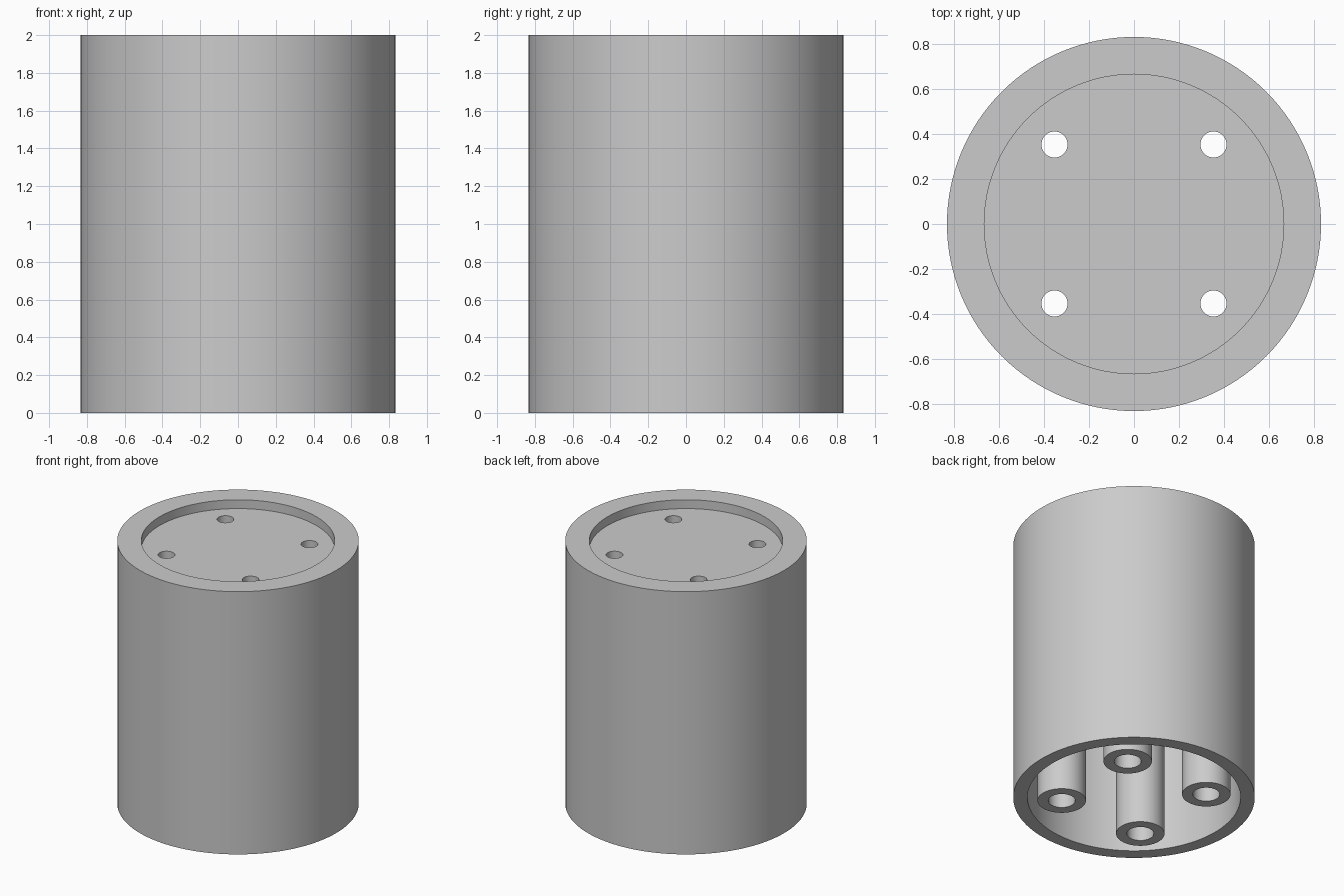
import bpy, bmesh, math

cube = bpy.data.objects.get("Cube")
if cube:
    bpy.data.objects.remove(cube, do_unlink=True)

HEIGHT = 2.0
OUTER_R, CAVITY_R, RECESS_R = 0.833, 0.735, 0.667
FLOOR_Z, CEILING_Z = 1.933, 1.833      # top and underside of the end plate
POST_R, BORE_R, HOLE_R = 0.167, 0.093, 0.058
POST_XY = 0.354

grey = bpy.data.materials.new("light_grey")
grey.use_nodes = True
colour = (0.6, 0.6, 0.6, 1.0)
grey.diffuse_color = colour
grey.node_tree.nodes["Principled BSDF"].inputs["Base Color"].default_value = colour


def lathe(name, profile, segments, xy=(0, 0)):
    """Revolve an (r, z) profile, running from axis to axis, into a solid."""
    bm = bmesh.new()
    verts = [bm.verts.new((r, 0, z)) for r, z in profile]
    edges = [bm.edges.new(pair) for pair in zip(verts, verts[1:])]
    bmesh.ops.spin(bm, geom=verts + edges, cent=(0, 0, 0), axis=(0, 0, 1),
                   angle=math.tau, steps=segments, use_merge=True)
    bmesh.ops.remove_doubles(bm, verts=bm.verts, dist=1e-5)
    bmesh.ops.recalc_face_normals(bm, faces=bm.faces)
    mesh = bpy.data.meshes.new(name)
    bm.to_mesh(mesh)
    bm.free()
    mesh.materials.append(grey)
    obj = bpy.data.objects.new(name, mesh)
    obj.location = (*xy, 0)
    bpy.context.collection.objects.link(obj)
    return obj


def cut(target, cutter):
    mod = target.modifiers.new("cut", 'BOOLEAN')
    mod.operation = 'DIFFERENCE'
    mod.solver = 'EXACT'
    mod.object = cutter
    bpy.context.view_layer.objects.active = target
    bpy.ops.object.modifier_apply(modifier=mod.name)


# Outer shell with shallow top recess, end plate and deep open cavity below
shell = lathe("cylinder_shell", [
    (0, FLOOR_Z), (RECESS_R, FLOOR_Z), (RECESS_R, HEIGHT), (OUTER_R, HEIGHT),
    (OUTER_R, 0), (CAVITY_R, 0), (CAVITY_R, CEILING_Z), (0, CEILING_Z)], 128)

parts = [shell]
corners = [("front_right", -1, -1), ("front_left", 1, -1),
           ("back_right", -1, 1), ("back_left", 1, 1)]
for label, sx, sy in corners:
    xy = (sx * POST_XY, sy * POST_XY)

    # Screw hole through the end plate
    drill = lathe("hole_cutter", [(0, 1.5), (HOLE_R, 1.5), (HOLE_R, 2.2), (0, 2.2)], 48, xy)
    drill.hide_render = True
    cut(shell, drill)
    bpy.data.objects.remove(drill, do_unlink=True)

    # Hollow post hanging from the plate down to the base
    parts.append(lathe(label + "_post", [
        (BORE_R, 0), (POST_R, 0), (POST_R, CEILING_Z),
        (BORE_R, CEILING_Z), (BORE_R, 0)], 64, xy))

# Smooth curved walls with crisp rims
bpy.ops.object.select_all(action='DESELECT')
for obj in parts:
    obj.select_set(True)
bpy.context.view_layer.objects.active = shell
bpy.ops.object.shade_smooth_by_angle(angle=math.radians(30))
